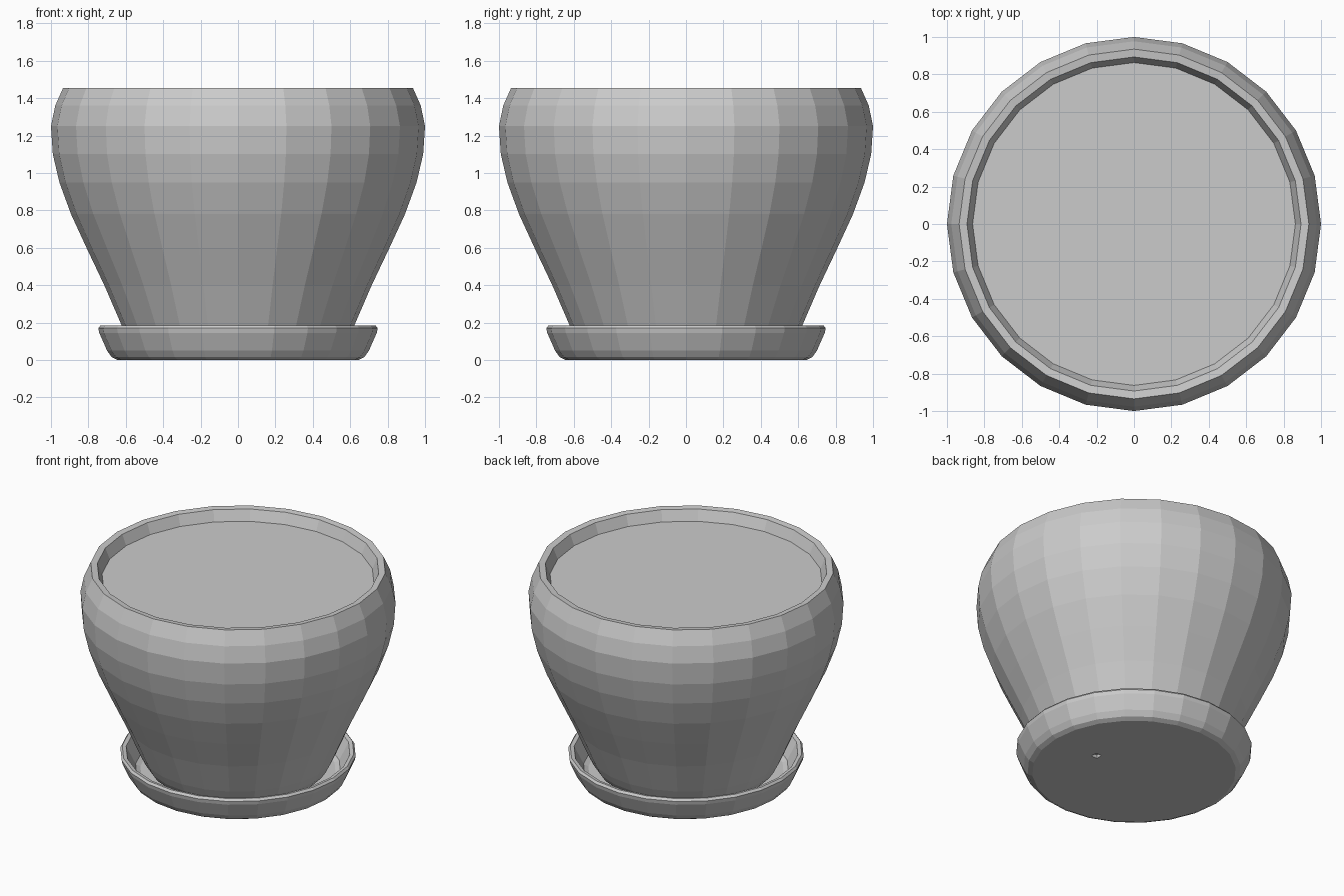
import bpy, bmesh
from math import cos, sin, pi

cube = bpy.data.objects.get("Cube")
if cube:
    bpy.data.objects.remove(cube)

SIDES = 24

# One plain grey for everything
grey = bpy.data.materials.new("plain grey")
grey.use_nodes = True
grey.diffuse_color = (0.6, 0.6, 0.6, 1)
grey.node_tree.nodes["Principled BSDF"].inputs["Base Color"].default_value = grey.diffuse_color


def lathe(name, profile):
    """Turn (radius, height) points about z and cap both ends."""
    bm = bmesh.new()
    rings = [[bm.verts.new((r * cos(2 * pi * i / SIDES), r * sin(2 * pi * i / SIDES), z))
              for i in range(SIDES)] for r, z in profile]
    for low, high in zip(rings, rings[1:]):
        for i in range(SIDES):
            j = (i + 1) % SIDES
            bm.faces.new((low[i], low[j], high[j], high[i]))
    bm.faces.new(rings[0][::-1])
    bm.faces.new(rings[-1])
    mesh = bpy.data.meshes.new(name)
    bm.to_mesh(mesh)
    bm.free()
    mesh.materials.append(grey)
    obj = bpy.data.objects.new(name, mesh)
    bpy.context.collection.objects.link(obj)
    return obj


# Pot body: rounded base, swelling wall, rim, sloping inner wall
WALL = [(0.52, 0.05), (0.56, 0.075), (0.59, 0.12), (0.62, 0.18), (0.715, 0.4), (0.81, 0.6),
        (0.893, 0.78), (0.955, 0.95), (0.99, 1.1), (1.0, 1.25), (0.977, 1.36), (0.935, 1.455)]
lathe("pot", WALL + [(0.893, 1.45), (0.86, 1.37)])

# Soil: thin disc filling the mouth of the pot
lathe("soil", [(0.855, 1.365), (0.863, 1.378)])

# Saucer: rounded foot, flared lip, hollow inside
saucer = lathe("saucer", [(0.645, 0), (0.675, 0.015), (0.70, 0.05), (0.742, 0.145), (0.747, 0.17),
                          (0.735, 0.185), (0.71, 0.18), (0.695, 0.15), (0.65, 0.06), (0.62, 0.045)])

# Small square pinhole under the saucer
bpy.ops.mesh.primitive_cube_add(size=0.045, location=(0.31, 0, 0))
cutter = bpy.context.object
cutter.name = "pinhole_cutter"
cutter.data.materials.append(grey)
cutter.hide_render = True
cutter.hide_viewport = True
cut = saucer.modifiers.new("pinhole", "BOOLEAN")
cut.operation = "DIFFERENCE"
cut.object = cutter
